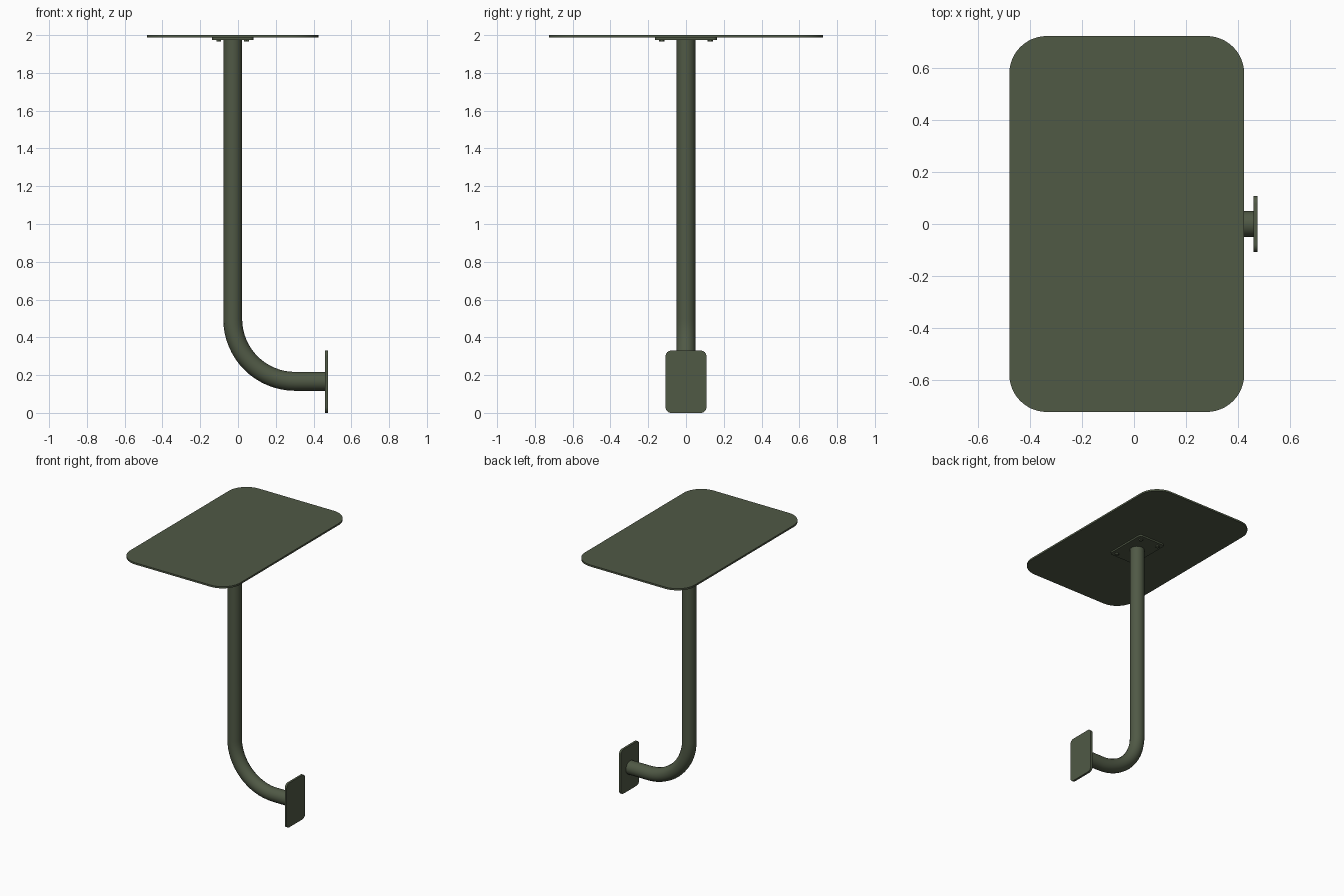
import bpy, bmesh, math
from mathutils import Matrix, Vector

if "Cube" in bpy.data.objects:
    bpy.data.objects.remove(bpy.data.objects["Cube"])

olive = bpy.data.materials.new("olive_paint")
olive.diffuse_color = (0.08, 0.1, 0.06, 1)
olive.use_nodes = True
olive.node_tree.nodes["Principled BSDF"].inputs["Base Color"].default_value = olive.diffuse_color

CX = -0.028      # post axis
PIPE_R = 0.05
PIPE_Z = 0.167   # height of the horizontal run
BEND = 0.33


def finish(obj):
    obj.data.materials.append(olive)
    bpy.ops.object.select_all(action='DESELECT')
    obj.select_set(True)
    bpy.context.view_layer.objects.active = obj
    bpy.ops.object.shade_smooth_by_angle(angle=math.radians(35))


def rounded_plate(name, w, d, t, r, loc, rot=Matrix(), segs=12):
    """Rounded rectangle w x d, extruded upward by t."""
    bm = bmesh.new()
    verts = []
    for i, (sx, sy) in enumerate([(1, 1), (-1, 1), (-1, -1), (1, -1)]):
        for k in range(segs + 1):
            a = math.pi / 2 * (i + k / segs)
            verts.append(bm.verts.new((sx * (w / 2 - r) + r * math.cos(a),
                                       sy * (d / 2 - r) + r * math.sin(a), 0)))
    face = bm.faces.new(verts)
    top = bmesh.ops.extrude_face_region(bm, geom=[face])["geom"]
    bmesh.ops.translate(bm, vec=(0, 0, t),
                        verts=[v for v in top if isinstance(v, bmesh.types.BMVert)])
    bmesh.ops.recalc_face_normals(bm, faces=bm.faces)
    bm.transform(Matrix.Translation(loc) @ rot)
    mesh = bpy.data.meshes.new(name)
    bm.to_mesh(mesh)
    bm.free()
    obj = bpy.data.objects.new(name, mesh)
    bpy.context.collection.objects.link(obj)
    finish(obj)


# Table top and the mounting plate under it
rounded_plate("table_top", 0.906, 1.45, 0.013, 0.145, (CX, 0, 1.987))
rounded_plate("mounting_plate", 0.218, 0.326, 0.012, 0.02, (CX, 0, 1.975), segs=6)

# Upright flange at the foot of the pipe
rounded_plate("wall_flange", 0.33, 0.216, 0.016, 0.03, (0.461, 0, 0.165),
              Matrix.Rotation(math.pi / 2, 4, 'Y'), segs=6)

# Bent pipe: vertical post, quarter bend, horizontal run
curve = bpy.data.curves.new("bent_pipe", 'CURVE')
curve.dimensions = '3D'
curve.bevel_depth = PIPE_R
curve.bevel_resolution = 6
curve.resolution_u = 16
curve.use_fill_caps = True
path = [Vector((CX, 0, 1.976)), Vector((CX, 0, PIPE_Z + BEND))]
for k in range(1, 17):
    a = math.pi / 2 * k / 16
    path.append(Vector((CX + BEND - BEND * math.cos(a), 0,
                        PIPE_Z + BEND - BEND * math.sin(a))))
path.append(Vector((0.462, 0, PIPE_Z)))
spline = curve.splines.new('POLY')
spline.points.add(len(path) - 1)
for point, co in zip(spline.points, path):
    point.co = (*co, 1)
pipe = bpy.data.objects.new("bent_pipe", curve)
bpy.context.collection.objects.link(pipe)
bpy.ops.object.select_all(action='DESELECT')
pipe.select_set(True)
bpy.context.view_layer.objects.active = pipe
bpy.ops.object.convert(target='MESH')
finish(bpy.context.view_layer.objects.active)

# Four bolt heads below the mounting plate
for i, (sx, sy) in enumerate([(1, 1), (-1, 1), (-1, -1), (1, -1)]):
    bpy.ops.mesh.primitive_cylinder_add(vertices=6, radius=0.014, depth=0.011,
                                        location=(CX + sx * 0.073, sy * 0.128, 1.9705))
    bolt = bpy.context.object
    bolt.name = f"bolt_{i + 1}"
    finish(bolt)
